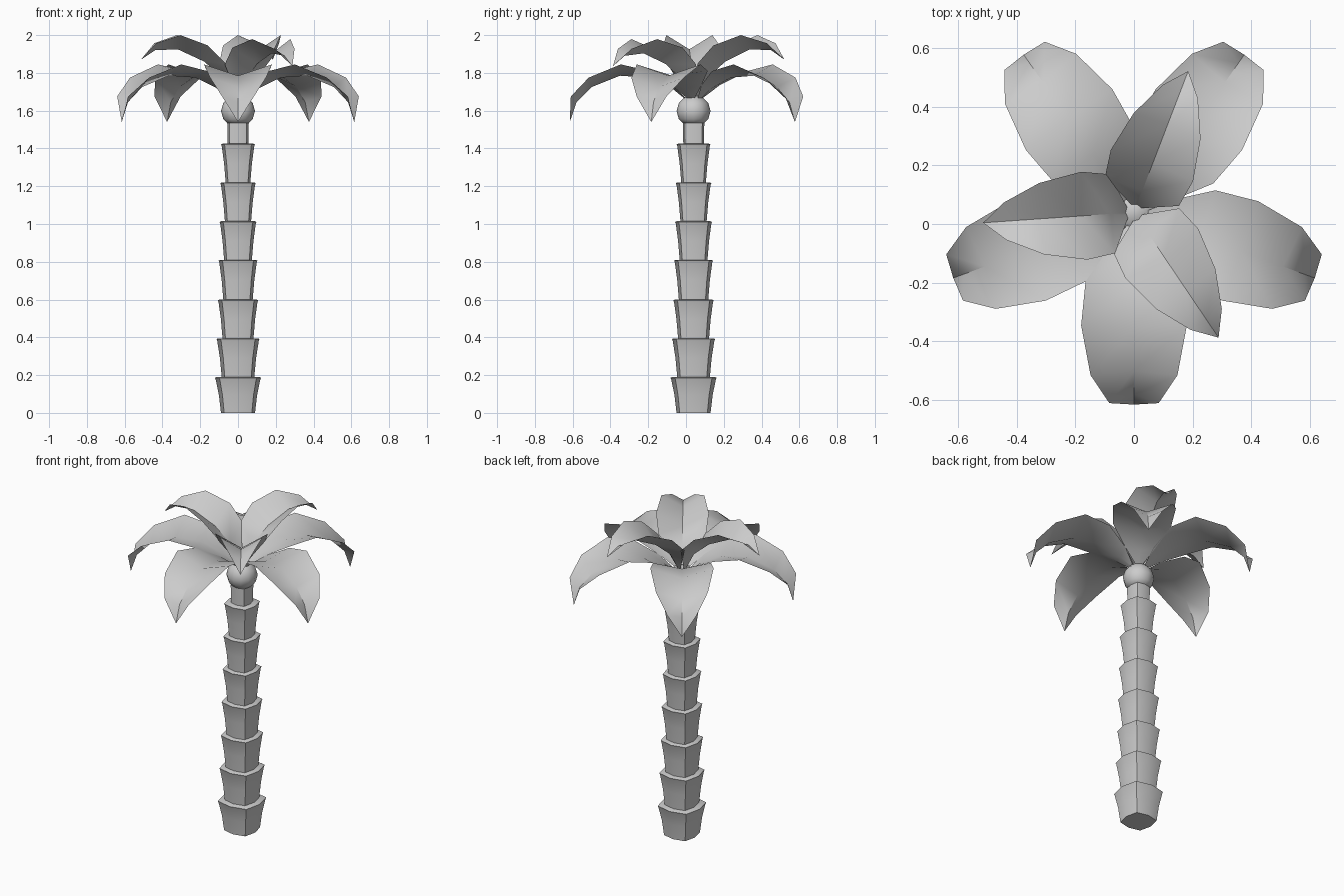
import bpy, bmesh, math

if "Cube" in bpy.data.objects:
    bpy.data.objects.remove(bpy.data.objects["Cube"])

CY = 0.04  # trunk axis sits slightly behind the origin


def finish(name, bm, angle):
    bmesh.ops.recalc_face_normals(bm, faces=bm.faces)
    me = bpy.data.meshes.new(name)
    bm.to_mesh(me)
    bm.free()
    ob = bpy.data.objects.new(name, me)
    bpy.context.collection.objects.link(ob)
    bpy.ops.object.select_all(action='DESELECT')
    ob.select_set(True)
    bpy.context.view_layer.objects.active = ob
    bpy.ops.object.shade_smooth_by_angle(angle=math.radians(angle))
    return ob


def lathe(name, profile, sides=8, corner=1.15, angle=30):
    """Stack rings of (radius, z); odd points pushed out give a soft square."""
    bm = bmesh.new()
    rings = []
    for r, z in profile:
        ring = []
        for i in range(sides):
            a = 2 * math.pi * i / sides
            k = r * (corner if i % 2 else 1)
            ring.append(bm.verts.new((k * math.cos(a), CY + k * math.sin(a), z)))
        rings.append(ring)
    for lo, hi in zip(rings, rings[1:]):
        for i in range(sides):
            j = (i + 1) % sides
            bm.faces.new((lo[i], lo[j], hi[j], hi[i]))
    bm.faces.new(rings[0][::-1])
    bm.faces.new(rings[-1])
    return finish(name, bm, angle)


def leaf(name, rows, tip, azimuth, drop=0.0):
    """Folded blade: rows are (rib r, rib z, edge r, half width, edge z)."""
    a = math.radians(azimuth)
    c, s = math.cos(a), math.sin(a)
    bm = bmesh.new()

    def vert(r, w, z):
        return bm.verts.new((r * c - w * s, CY + r * s + w * c, z - drop * r / 0.52))

    grid = [(vert(er, w, ez), vert(r, 0, z), vert(er, -w, ez))
            for r, z, er, w, ez in rows]
    for p, q in zip(grid, grid[1:]):
        for i in (0, 1):
            bm.faces.new((p[i], p[i + 1], q[i + 1], q[i]))
    end = vert(tip[0], 0, tip[1])
    for i in (0, 1):
        bm.faces.new((grid[-1][i], grid[-1][i + 1], end))
    return finish(name, bm, 40)


# Trunk: seven flared segments
tops = [0.19, 0.395, 0.60, 0.81, 1.015, 1.22, 1.425]
radii = [0.122, 0.114, 0.107, 0.103, 0.098, 0.094, 0.090]
z0 = 0.0
for n, (z1, r) in enumerate(zip(tops, radii)):
    b = 0.090 - 0.0042 * n
    h = z1 - z0
    lathe(f"trunk_segment_{n + 1}",
          [(b, z0), (b + (r - b) * 0.35, z0 + h * 0.5),
           (r - 0.004, z1 - 0.014), (r, z1 - 0.004), (r - 0.008, z1)])
    z0 = z1 - 0.005

# Neck and crown bulb
lathe("trunk_neck", [(0.054, 1.41), (0.057, 1.535)])
bulb = [(0.09 * math.cos(math.radians(t)), 1.598 + 0.085 * math.sin(math.radians(t)))
        for t in (-55, -30, 0, 30, 55, 80)]
lathe("crown_bulb", bulb, sides=12, corner=1.0, angle=50)

# Lower ring of five long drooping leaves
lower = [(0.025, 1.645, 0.03, 0.010, 1.655),
         (0.11, 1.715, 0.11, 0.085, 1.735),
         (0.24, 1.775, 0.235, 0.165, 1.810),
         (0.39, 1.785, 0.385, 0.180, 1.845),
         (0.54, 1.725, 0.555, 0.148, 1.775),
         (0.62, 1.645, 0.65, 0.084, 1.675)]
for n, az in enumerate((-90, -20, 55, 125, 200)):
    leaf(f"lower_leaf_{n + 1}", lower, (0.655, 1.54), az)

# Upper ring of three shorter leaves
upper = [(0.015, 1.65, 0.018, 0.010, 1.665),
         (0.08, 1.775, 0.075, 0.135, 1.850),
         (0.18, 1.860, 0.170, 0.150, 1.945),
         (0.32, 1.925, 0.315, 0.122, 2.000),
         (0.44, 1.920, 0.440, 0.064, 1.957)]
for n, (az, drop) in enumerate(((-56, 0.035), (69, 0.0), (184, 0.0))):
    leaf(f"upper_leaf_{n + 1}", upper, (0.515, 1.87), az, drop)
